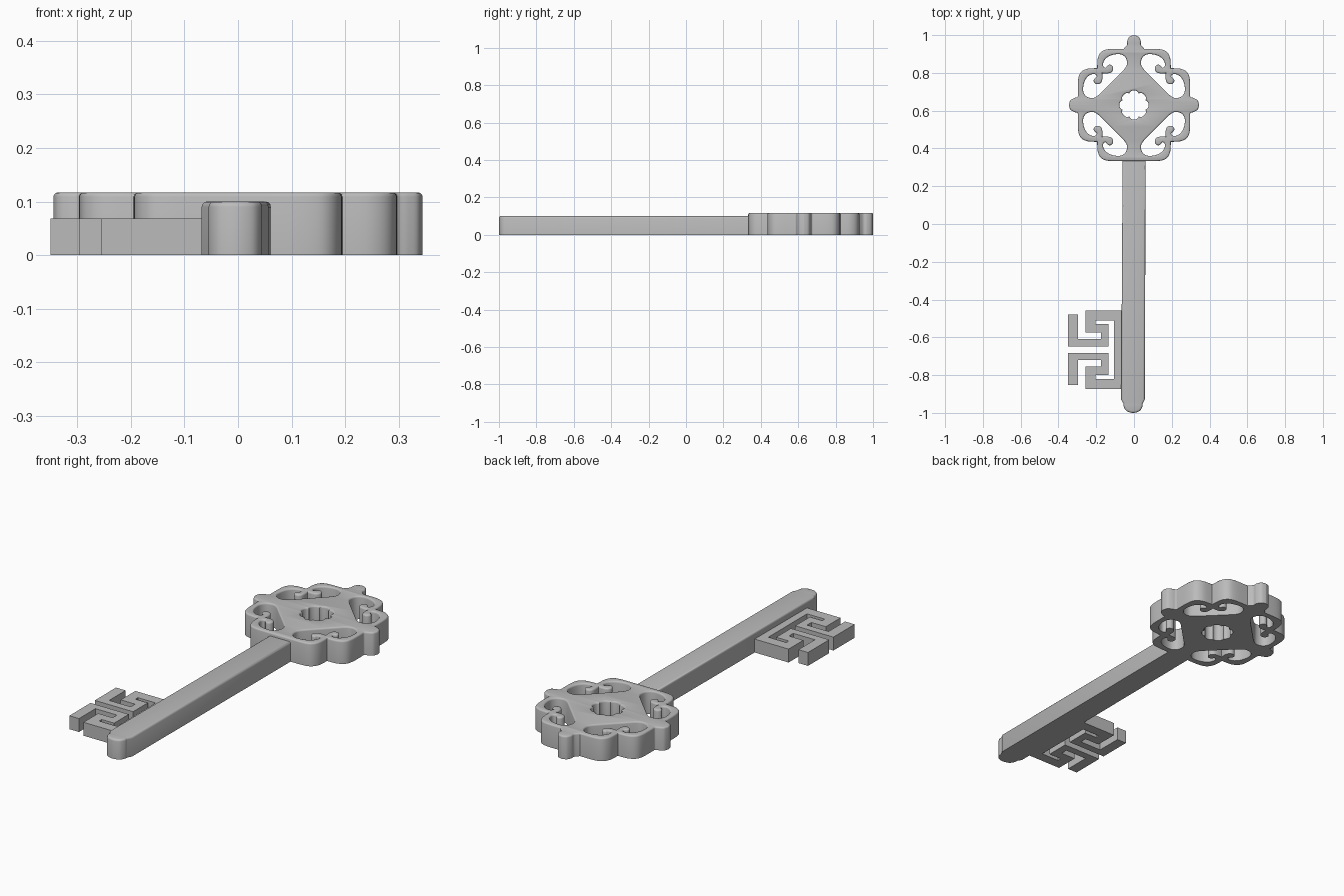
import bpy, bmesh

if "Cube" in bpy.data.objects:
    bpy.data.objects.remove(bpy.data.objects["Cube"])

metal = bpy.data.materials.new("grey metal")
metal.diffuse_color = (0.5, 0.5, 0.5, 1)
metal.use_nodes = True
metal.node_tree.nodes["Principled BSDF"].inputs["Base Color"].default_value = metal.diffuse_color


def smooth(pts, steps=5):
    """Catmull-Rom sampling of an open run of points."""
    p = [pts[0]] + list(pts) + [pts[-1]]
    out = []
    for i in range(1, len(p) - 2):
        a, b, c, d = p[i - 1:i + 3]
        for s in range(steps):
            t = s / steps
            out.append(tuple(0.5 * (2 * b[k] + (c[k] - a[k]) * t
                       + (2 * a[k] - 5 * b[k] + 4 * c[k] - d[k]) * t * t
                       + (3 * b[k] - a[k] - 3 * c[k] + d[k]) * t ** 3) for k in (0, 1)))
    return out + [tuple(pts[-1])]


def chain(*runs):
    """Join runs of points, dropping repeated neighbours."""
    out = []
    for run in runs:
        for q in run:
            if not out or (q[0] - out[-1][0]) ** 2 + (q[1] - out[-1][1]) ** 2 > 1e-7:
                out.append(q)
    return out


def swap(pts):
    return [(y, x) for x, y in reversed(pts)]


def plate(name, loops, height, rim=0.0, centre=(0, 0)):
    """Extrude flat outlines (inner loops are holes), rounding the top rim only."""
    cu = bpy.data.curves.new(name, 'CURVE')
    cu.dimensions, cu.fill_mode = '2D', 'BOTH'
    cu.extrude, cu.bevel_depth, cu.offset, cu.bevel_resolution = height / 2, rim, -rim, 2
    for loop in loops:
        sp = cu.splines.new('POLY')
        sp.points.add(len(loop) - 1)
        for pt, (x, y) in zip(sp.points, loop):
            pt.co = (x + centre[0], y + centre[1], 0, 1)
        sp.use_cyclic_u = True
    tmp = bpy.data.objects.new(name + "_curve", cu)
    bpy.context.collection.objects.link(tmp)
    dg = bpy.context.evaluated_depsgraph_get()
    me = bpy.data.meshes.new_from_object(tmp.evaluated_get(dg))
    bpy.data.objects.remove(tmp)
    me.name = name
    bm = bmesh.new()
    bm.from_mesh(me)
    bmesh.ops.translate(bm, verts=bm.verts[:], vec=(0, 0, height / 2 - rim))
    bmesh.ops.remove_doubles(bm, verts=bm.verts[:], dist=1e-4)
    if rim:  # slice off the lower rounded rim to leave a sharp flat base
        bmesh.ops.bisect_plane(bm, geom=bm.verts[:] + bm.edges[:] + bm.faces[:],
                               plane_co=(0, 0, 0), plane_no=(0, 0, 1), clear_inner=True)
        rimmed = [e for e in bm.edges if all(abs(v.co.z) < 1e-5 for v in e.verts)]
        bmesh.ops.triangle_fill(bm, use_beauty=True, edges=rimmed, normal=(0, 0, -1))
    bmesh.ops.recalc_face_normals(bm, faces=bm.faces[:])
    bm.to_mesh(me)
    bm.free()
    me.materials.clear()
    me.materials.append(metal)
    ob = bpy.data.objects.new(name, me)
    bpy.context.collection.objects.link(ob)
    bpy.ops.object.select_all(action='DESELECT')
    ob.select_set(True)
    bpy.context.view_layer.objects.active = ob
    bpy.ops.object.shade_smooth_by_angle(angle=0.6)
    return ob


# Bow outline: top knob, paired lobes, side knob, flat base
top_knob = smooth([(0, .37), (.024, .361), (.036, .338), (.037, .318), (.055, .297)])
lobe = smooth([(.055, .297), (.13, .296), (.17, .284), (.191, .25), (.195, .195)])
side_knob = smooth([(.297, .055), (.299, .043), (.318, .036), (.337, .024), (.345, 0)])
upper = chain(lobe, swap(lobe), side_knob)
lower = [(x, -y) for x, y in reversed(upper)]
right = chain(top_knob, upper, lower)
outline = right + [(-x, y) for x, y in reversed(right[1:])]

# Heart-shaped openings with curled scroll ends
half = chain([(.12, .12)], smooth([
    (.055, .185), (.038, .212), (.042, .247), (.066, .267), (.10, .268), (.135, .257),
    (.158, .235), (.164, .21), (.154, .197), (.145, .202), (.138, .211), (.124, .213),
    (.112, .202), (.111, .186), (.122, .172), (.142, .167), (.168, .168)], 4))
heart = chain(half, swap(half)[:-1])
hearts = [[(sx * x, sy * y) for x, y in heart] for sx in (1, -1) for sy in (1, -1)]

# Scalloped centre opening
from math import cos, sin, pi
ring = [2 * pi * i / 80 for i in range(80)]
rosette = [((.066 + .011 * abs(cos(4 * a)) ** .6) * cos(a),
            (.066 + .011 * abs(cos(4 * a)) ** .6) * sin(a)) for a in ring]
plate("bow", [outline, rosette] + hearts, 0.117, 0.008, (0, 0.63))

# Stem with a narrower rounded tip
tip = smooth([(.045, -.952), (.043, -.97), (.028, -.991), (-.005, -1.0),
              (-.038, -.991), (-.053, -.97), (-.055, -.952)])
stem = chain([(-.06, .36), (.062, .36), (.057, -.93)], tip, [(-.068, -.93)])
plate("stem", [stem], 0.10, 0.01)

# Bit: one meander mirrored along the stem
axis = -.665
meander = [(-.105, axis), (-.105, -.51), (-.205, -.51), (-.205, -.53), (-.135, -.53),
           (-.135, -.648), (-.35, -.648), (-.35, -.478), (-.296, -.478), (-.296, -.61),
           (-.175, -.61), (-.175, -.575), (-.256, -.575), (-.256, -.457), (-.055, -.457)]
mirrored = [(x, 2 * axis - y) for x, y in reversed(meander[1:])]
plate("bit", [meander + mirrored], 0.068)
